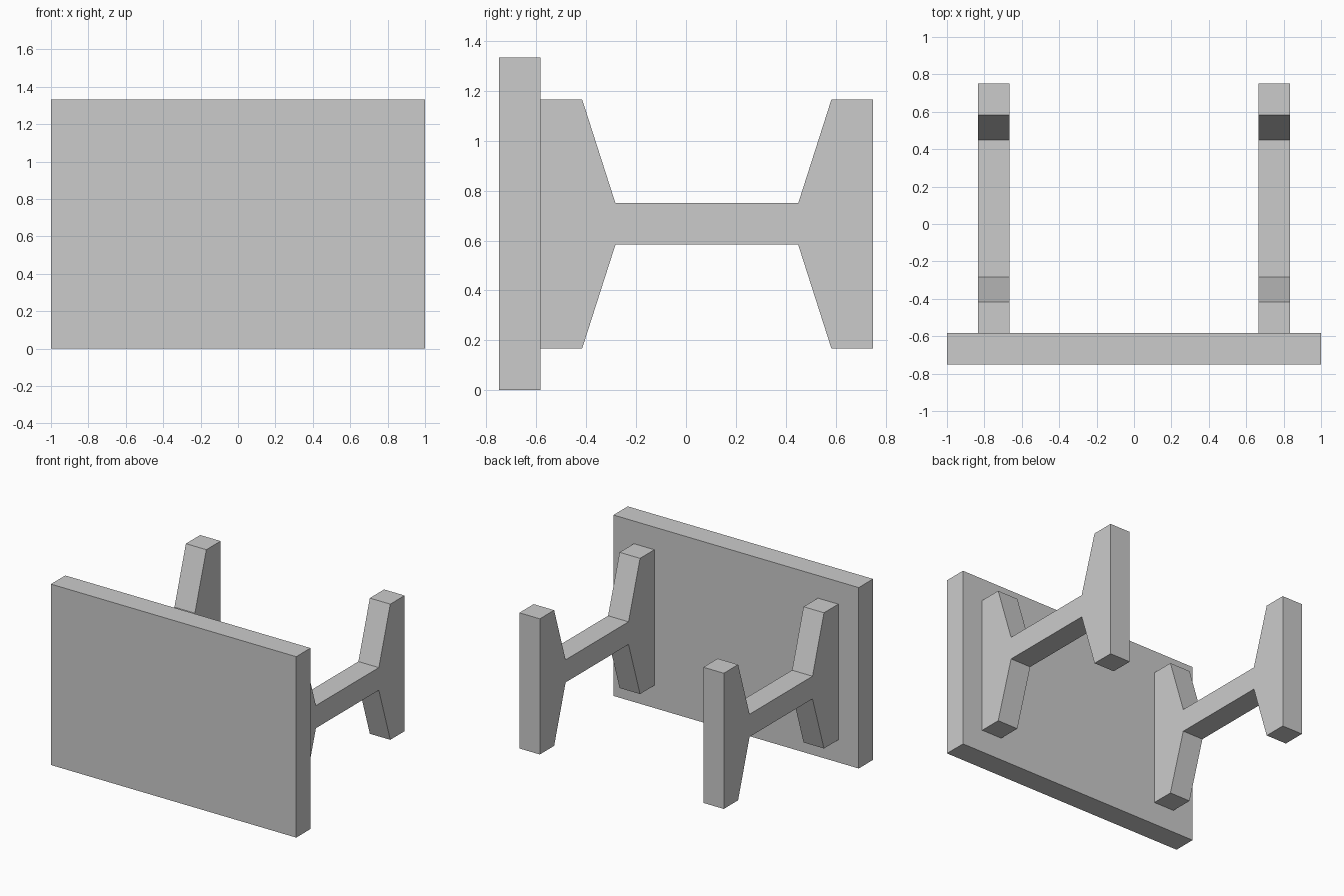
import bpy, bmesh

if "Cube" in bpy.data.objects:
    bpy.data.objects.remove(bpy.data.objects["Cube"])

T = 1 / 6  # common thickness


def prism(name, profile, x0, x1):
    """Extrude a closed (y, z) profile from x0 to x1."""
    bm = bmesh.new()
    face = bm.faces.new([bm.verts.new((x0, y, z)) for y, z in profile])
    ext = bmesh.ops.extrude_face_region(bm, geom=[face])
    moved = [v for v in ext["geom"] if isinstance(v, bmesh.types.BMVert)]
    bmesh.ops.translate(bm, verts=moved, vec=(x1 - x0, 0, 0))
    bmesh.ops.recalc_face_normals(bm, faces=bm.faces)
    mesh = bpy.data.meshes.new(name)
    bm.to_mesh(mesh)
    bm.free()
    obj = bpy.data.objects.new(name, mesh)
    bpy.context.collection.objects.link(obj)
    return obj


# Upright panel at the front
y0, y1 = -0.75, -0.75 + T
prism("front_panel", [(y0, 0), (y1, 0), (y1, 8 * T), (y0, 8 * T)], -1, 1)

# H-shaped side frames: lower half of the outline, mirrored about mid height
mid = 4 * T
lower = [(y1, T), (y1 + T, T), (-0.283, mid - T / 2),
         (0.45, mid - T / 2), (0.75 - T, T), (0.75, T)]
outline = lower + [(y, 2 * mid - z) for y, z in reversed(lower)]
for side, x in (("left", -0.75), ("right", 0.75)):
    prism(side + "_frame", outline, x - T / 2, x + T / 2)
